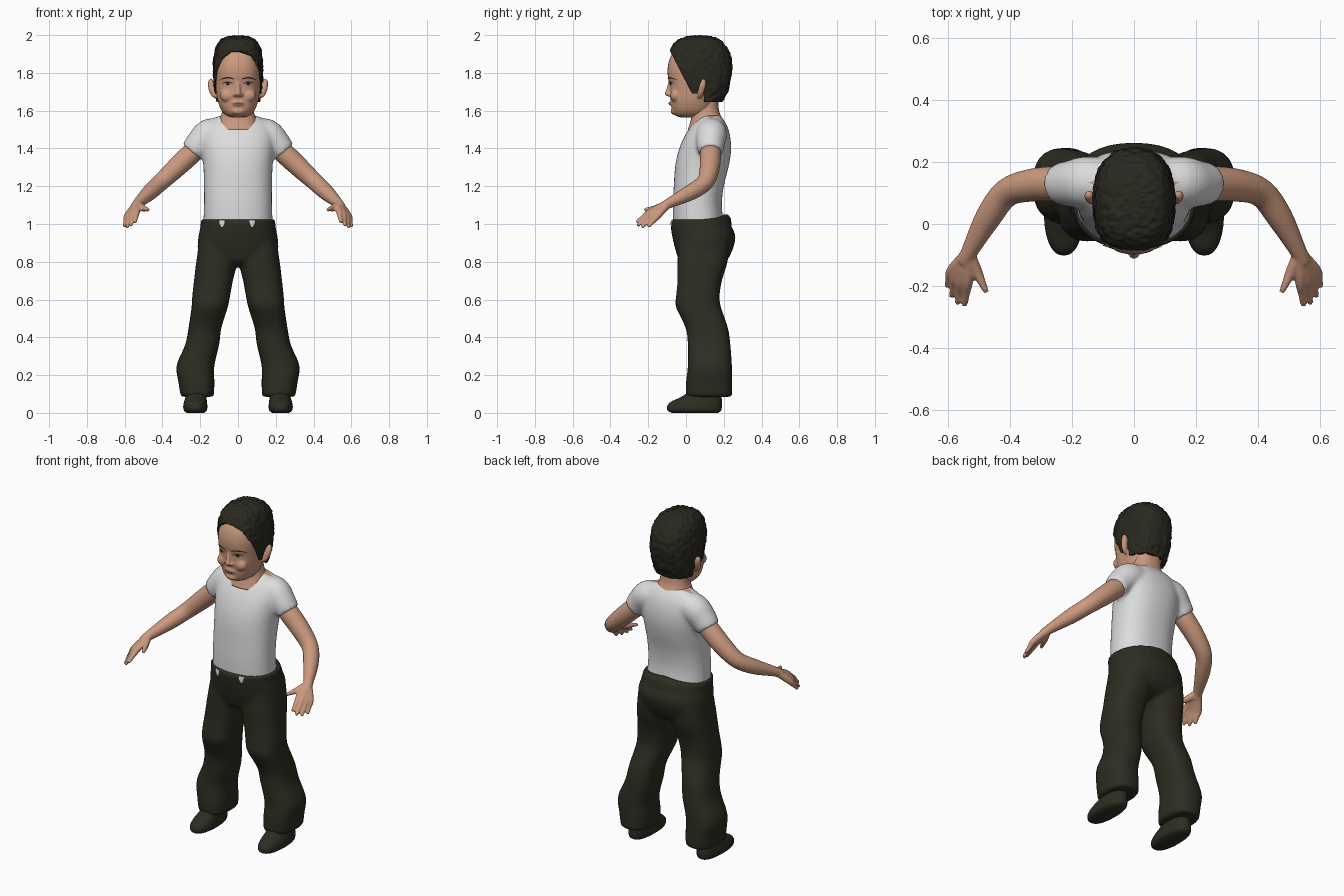
import bpy, bmesh, math
from mathutils import Vector, noise
from mathutils.bvhtree import BVHTree

cube = bpy.data.objects.get("Cube")
if cube:
    bpy.data.objects.remove(cube)


def material(name, r, g, b):
    m = bpy.data.materials.new(name)
    m.use_nodes = True
    m.diffuse_color = (r, g, b, 1)
    node = next(n for n in m.node_tree.nodes if n.type == 'BSDF_PRINCIPLED')
    node.inputs["Base Color"].default_value = (r, g, b, 1)
    node.inputs["Roughness"].default_value = 0.8
    return m


SKIN = material("skin", 0.60, 0.32, 0.21)
SHIRT = material("white cotton", 0.72, 0.72, 0.73)
CLOTH = material("dark olive cloth", 0.026, 0.026, 0.016)
HAIR = material("dark hair", 0.022, 0.021, 0.014)
BROW = material("eye dark", 0.025, 0.016, 0.012)
EYE = material("eye white", 0.42, 0.34, 0.29)
LIP = material("lip", 0.40, 0.18, 0.13)


def spline(keys, steps):
    """Smooth curve through tuples of any length."""
    out = []
    for i in range(len(keys) - 1):
        a, b, c, d = (keys[max(0, min(len(keys) - 1, i + k))] for k in (-1, 0, 1, 2))
        for s in range(steps):
            t = s / steps
            out.append([q + 0.5 * t * (r - p + t * (2 * p - 5 * q + 4 * r - w + t * (3 * (q - r) + w - p)))
                        for p, q, r, w in zip(a, b, c, d)])
    return out + [list(keys[-1])]


def skin_rings(bm, rings):
    rings = [[bm.verts.new(p) for p in ring] for ring in rings]
    n = len(rings[0])
    for a, b in zip(rings, rings[1:]):
        for i in range(n):
            bm.faces.new((a[i], a[(i + 1) % n], b[(i + 1) % n], b[i]))
    bm.faces.new(rings[0][::-1])
    bm.faces.new(rings[-1])


def loft(bm, keys, side=1, power=2.3, segs=40, steps=5):
    """Stack of rounded sections: z, centre x, front y, back y, half width."""
    rings = []
    for z, cx, yf, yb, w in spline(keys, steps):
        ring = []
        for i in range(segs):
            a = math.tau * i / segs
            c, s = math.cos(a), math.sin(a)
            x = math.copysign(abs(c) ** (2 / power), c) * w
            y = math.copysign(abs(s) ** (2 / power), s) * (yb - yf) / 2
            ring.append((side * (cx + x), (yf + yb) / 2 + y, z))
        rings.append(ring)
    skin_rings(bm, rings)


def tube(bm, keys, side=1, segs=16, steps=4):
    """Round limb through points: x, y, z, radius."""
    pts = spline(keys, steps)
    rings = []
    for i, p in enumerate(pts):
        t = Vector(pts[min(i + 1, len(pts) - 1)][:3]) - Vector(pts[max(i - 1, 0)][:3])
        u = t.cross(Vector((0.3, 1, 0.2))).normalized()
        v = t.cross(u).normalized()
        ring = []
        for k in range(segs):
            a = math.tau * k / segs
            q = Vector(p[:3]) + (u * math.cos(a) + v * math.sin(a)) * p[3]
            ring.append((side * q.x, q.y, q.z))
        rings.append(ring)
    skin_rings(bm, rings)


def ball(bm, loc, size):
    made = bmesh.ops.create_uvsphere(bm, u_segments=20, v_segments=12, radius=1)["verts"]
    for v in made:
        v.co = Vector(loc) + Vector(a * b for a, b in zip(v.co, size))


def finish(bm, name, mats, voxel=0, smooth=3):
    bmesh.ops.recalc_face_normals(bm, faces=bm.faces)
    me = bpy.data.meshes.new(name)
    bm.to_mesh(me)
    bm.free()
    ob = bpy.data.objects.new(name, me)
    bpy.context.collection.objects.link(ob)
    for m in mats:
        me.materials.append(m)
    bpy.context.view_layer.objects.active = ob
    if voxel:
        mod = ob.modifiers.new("fuse", 'REMESH')
        mod.mode, mod.voxel_size = 'VOXEL', voxel
        bpy.ops.object.modifier_apply(modifier="fuse")
        mod = ob.modifiers.new("relax", 'SMOOTH')
        mod.iterations, mod.factor = smooth, 0.5
        bpy.ops.object.modifier_apply(modifier="relax")
    ob.data.shade_smooth()
    return ob


def cut(bm, point, normal):
    bmesh.ops.bisect_plane(bm, geom=bm.verts[:] + bm.edges[:] + bm.faces[:],
                           plane_co=point, plane_no=normal)


def decal(name, target, mat, x0, x1, low, high, lift=0.003, n=12):
    """Thin sheet laid on the front of target between two curves; t runs 0 to 1."""
    me = target.data
    tree = BVHTree.FromPolygons([v.co for v in me.vertices], [p.vertices[:] for p in me.polygons])
    bm = bmesh.new()
    rows = []
    for i in range(n + 1):
        t = i / n
        x, lo, hi = x0 + (x1 - x0) * t, low(t), high(t)
        row = []
        for k in range(4):
            z = lo + (hi - lo) * k / 3
            hit = tree.ray_cast(Vector((x, -1, z)), Vector((0, 1, 0)))[0]
            row.append(bm.verts.new((x, (hit.y if hit else 0) - lift, z)))
        rows.append(row)
    for a, b in zip(rows, rows[1:]):
        for k in range(3):
            bm.faces.new((a[k], b[k], b[k + 1], a[k + 1]))
    return finish(bm, name, [mat])


# Shirt with short sleeves; the chest inside the round neckline is skin
bm = bmesh.new()
loft(bm, [(1.0, 0, -.07, .2, .184), (1.1, 0, -.07, .19, .18), (1.2, 0, -.065, .2, .18),
          (1.3, 0, -.058, .225, .183), (1.38, 0, -.042, .238, .19), (1.45, 0, -.015, .236, .195),
          (1.51, 0, .02, .222, .18), (1.55, 0, .055, .2, .15), (1.575, 0, .08, .18, .09)])
for s in (1, -1):
    tube(bm, [(.08, .135, 1.48, .075), (.15, .135, 1.475, .083), (.2, .13, 1.43, .076),
              (.242, .13, 1.38, .066)], s, 24)
shirt = finish(bm, "shirt", [SHIRT, SKIN], .011, 5)
bm = bmesh.new()
bm.from_mesh(shirt.data)
front_cut = (Vector((0, 0, 1.475)), Vector((0, -.62, 1)))
back_cut = (Vector((0, .22, 1.505)), Vector((0, .6, 1)))
for p, n in (front_cut, back_cut):
    cut(bm, p, n)
for f in bm.faces:
    c = f.calc_center_median()
    if abs(c.x) < .15 and all((c - p).dot(n) > 0 for p, n in (front_cut, back_cut)):
        f.material_index = 1
    f.smooth = True
bm.to_mesh(shirt.data)
bm.free()

# Arms with fanned fingers
for s, label in ((1, "left"), (-1, "right")):
    bm = bmesh.new()
    tube(bm, [(.19, .13, 1.43, .052), (.25, .13, 1.37, .056), (.33, .125, 1.295, .053),
              (.41, .1, 1.22, .046), (.47, .02, 1.165, .042), (.53, -.09, 1.11, .027),
              (.545, -.12, 1.09, .026)], s, 20)
    for knuckle, tip in (((.535, -.18, 1.07), (.545, -.262, 1.01)),
                         ((.555, -.178, 1.06), (.568, -.258, .99)),
                         ((.572, -.165, 1.05), (.587, -.235, .982)),
                         ((.585, -.148, 1.045), (.602, -.2, .985)),
                         ((.505, -.155, 1.085), (.475, -.22, 1.075))):
        mid = [(a + b) / 2 for a, b in zip(knuckle, tip)]
        tube(bm, [(.533, -.095, 1.107, .022), (*knuckle, .018), (*mid, .0135), (*tip, .009)], s, 12)
    finish(bm, label + "_arm", [SKIN], .006, 3)

# Neck
bm = bmesh.new()
loft(bm, [(1.5, 0, .01, .21, .12), (1.55, 0, .025, .195, .1), (1.6, 0, .03, .175, .083),
          (1.68, 0, .03, .17, .08)])
finish(bm, "neck", [SKIN])

# Head with nose, lips, cheeks and ears
bm = bmesh.new()
loft(bm, [(1.565, 0, -.035, .1, .04), (1.578, 0, -.062, .12, .068), (1.605, 0, -.074, .14, .09),
          (1.65, 0, -.08, .16, .107), (1.7, 0, -.084, .19, .116), (1.74, 0, -.086, .2, .12),
          (1.78, 0, -.096, .21, .122), (1.83, 0, -.097, .22, .122), (1.88, 0, -.084, .21, .113),
          (1.93, 0, -.05, .19, .095), (1.965, 0, .02, .14, .05)], power=2.35)
ball(bm, (0, -.09, 1.69), (.019, .024, .015))
tube(bm, [(0, -.08, 1.76, .012), (0, -.088, 1.725, .012), (0, -.098, 1.692, .014)])
ball(bm, (0, -.074, 1.638), (.034, .016, .014))
ball(bm, (0, -.066, 1.597), (.035, .016, .018))
for s in (1, -1):
    ball(bm, (s * .017, -.084, 1.684), (.012, .014, .01))
    ball(bm, (s * .055, -.055, 1.68), (.04, .028, .035))
    tube(bm, [(.112, .07, 1.675, .012), (.128, .075, 1.685, .014), (.138, .083, 1.715, .018),
              (.144, .092, 1.75, .016), (.14, .09, 1.768, .008)], s)
head = finish(bm, "head", [SKIN], .006, 4)

# Eyes, brows and mouth
bow = lambda t: 4 * t * (1 - t)
for s, label in ((1, "left"), (-1, "right")):
    decal(label + "_eye", head, EYE, s * .03, s * .08,
          lambda t: 1.742 - .008 * bow(t), lambda t: 1.742 + .009 * bow(t))
    decal(label + "_iris", head, BROW, s * .044, s * .064,
          lambda t: 1.742 - .008 * bow(t) ** .5, lambda t: 1.742 + .009 * bow(t) ** .5, .005)
    decal(label + "_lashes", head, BROW, s * .027, s * .085,
          lambda t: 1.741 + .008 * bow(t), lambda t: 1.743 + .012 * bow(t), .006)
    decal(label + "_brow", head, BROW, s * .02, s * .1,
          lambda t: 1.764 + .008 * bow(t) - .004 * t, lambda t: 1.768 + .014 * bow(t) - .008 * t)
    decal(label + "_nostril", head, LIP, s * .007, s * .02,
          lambda t: 1.674, lambda t: 1.674 + .004 * bow(t))
decal("lips", head, LIP, -.034, .034, lambda t: 1.639 - .012 * bow(t), lambda t: 1.64 + .008 * bow(t))
decal("mouth_line", head, BROW, -.03, .03, lambda t: 1.638, lambda t: 1.638 + .002 * bow(t), .005)

# Hair cap, roughened into strands and trimmed along the hairline and around the ears
bm = bmesh.new()
loft(bm, [(1.6, 0, .02, .165, .1), (1.66, 0, -.03, .2, .117), (1.72, 0, -.07, .226, .126),
          (1.8, 0, -.1, .242, .131), (1.86, 0, -.1, .242, .13), (1.92, 0, -.084, .226, .121),
          (1.965, 0, -.055, .19, .1), (1.988, 0, -.01, .15, .065), (1.997, 0, .04, .1, .02)],
     power=2.4, segs=96, steps=8)
bm.normal_update()
for v in bm.verts:
    p = v.co
    v.co = p + v.normal * .008 * noise.noise(Vector((p.x * 40, p.y * 75, p.z * 45)))
hairline = (Vector((0, -.085, 1.917)), Vector((0, 1, .52)))
cut(bm, *hairline)
for p, n in (((0, 0, 1.645), (0, 0, 1)), ((0, 0, 1.69), (0, 0, 1)), ((0, .1, 0), (0, 1, 0))):
    cut(bm, p, n)
drop = []
for f in bm.faces:
    c = f.calc_center_median()
    if (c - hairline[0]).dot(hairline[1]) < 0 or c.z < (1.645 if c.y > .1 else 1.69):
        drop.append(f)
bmesh.ops.delete(bm, geom=drop, context='FACES')
hair = finish(bm, "hair", [HAIR])
mod = hair.modifiers.new("thickness", 'SOLIDIFY')
mod.thickness, mod.offset = .022, -1

# Trousers with flared hems and a waistband rising at the back
bm = bmesh.new()
loft(bm, [(.775, 0, .03, .15, .08), (.8, 0, -.03, .21, .19), (.86, 0, -.055, .245, .213),
          (.93, 0, -.072, .262, .21), (.98, 0, -.08, .245, .2), (1.025, 0, -.083, .222, .196)])
for s in (1, -1):
    loft(bm, [(.085, .215, 0, .245, .088), (.16, .22, .0, .245, .095), (.25, .225, .01, .243, .1),
              (.36, .19, .01, .235, .09), (.45, .175, -.002, .222, .087), (.56, .15, -.053, .185, .096),
              (.62, .142, -.052, .178, .1), (.7, .13, -.045, .19, .103), (.8, .113, -.045, .22, .108),
              (.9, .105, -.04, .23, .1)], s, 2.5)
trousers = finish(bm, "trousers", [CLOTH], .012, 3)
for v in trousers.data.vertices:
    if v.co.z > .99:
        v.co.z += .03 * max(0, v.co.y - .08) / .14 * max(0, 1 - abs(v.co.x) / .25)

# Shirt hem peeking over the waistband
for x in (-.085, .075):
    decal("shirt_hem_tab", trousers, SHIRT, x - .014, x + .014,
          lambda t: 1.008 - .024 * bow(t), lambda t: 1.02, .004)

# Shoes
for s, label in ((1, "left"), (-1, "right")):
    bm = bmesh.new()
    loft(bm, [(.0, .226, -.075, .17, .045), (.012, .226, -.097, .186, .06), (.035, .226, -.1, .19, .064),
              (.06, .225, -.078, .19, .06), (.085, .222, -.025, .188, .056), (.13, .218, .04, .18, .05)], s)
    finish(bm, label + "_shoe", [CLOTH])
